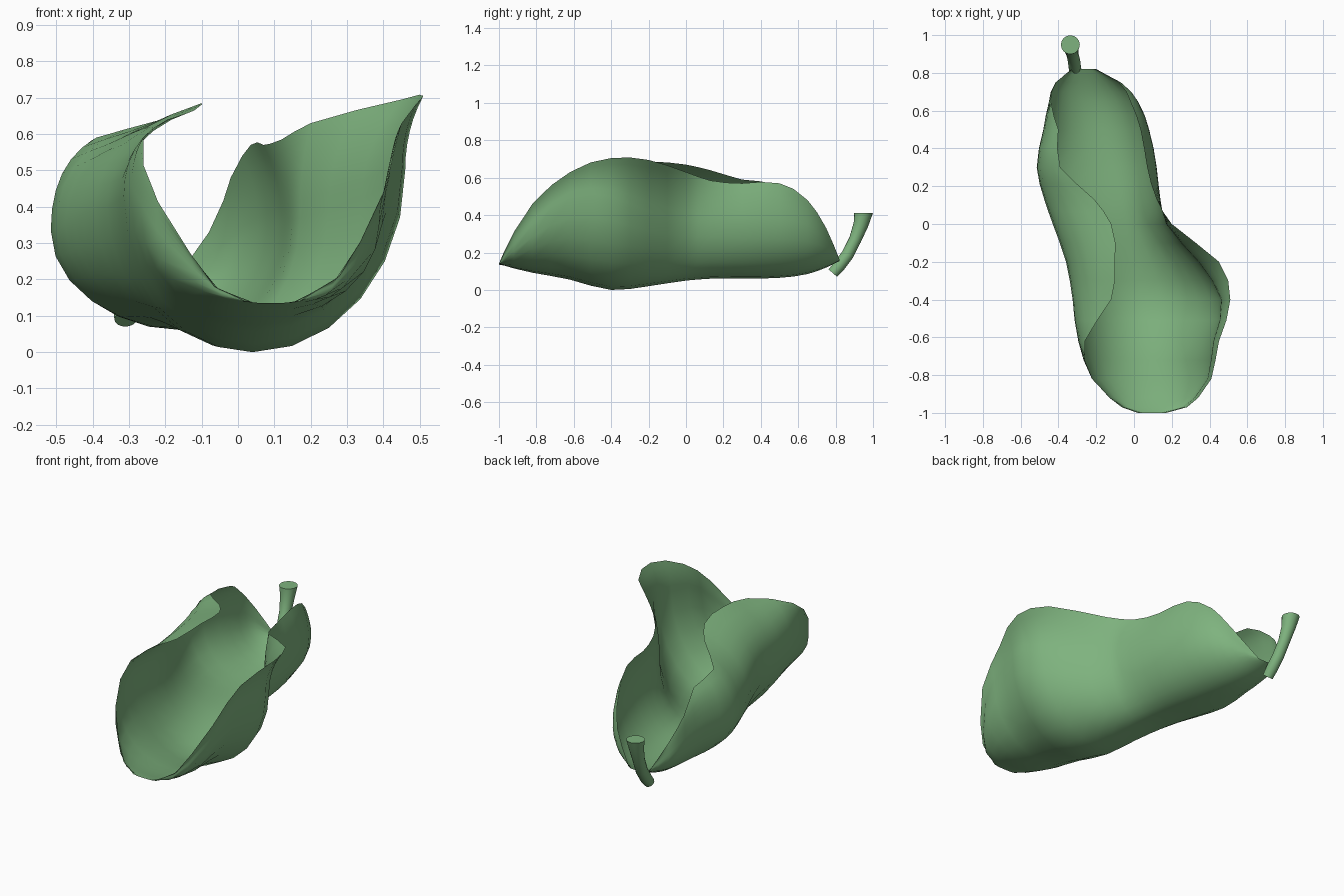
import bpy, bmesh, math
from mathutils import Vector

cube = bpy.data.objects.get("Cube")
if cube:
    bpy.data.objects.remove(cube, do_unlink=True)

green = bpy.data.materials.new("soft_green")
green.use_nodes = True
green.diffuse_color = (0.21, 0.45, 0.21, 1)
shader = next(n for n in green.node_tree.nodes if n.type == "BSDF_PRINCIPLED")
shader.inputs["Base Color"].default_value = green.diffuse_color
shader.inputs["Roughness"].default_value = 0.8

# Stations along the shell: y, then x and z of the
# left rim, left wall, keel, right wall and right rim (picture-left is -x)
STATIONS = [
    (-1, .02, .14, .04, .137, .095, .135, .15, .137, .17, .14),
    (-.97, -.065, .18, -.05, .165, .1, .13, .26, .18, .28, .21),
    (-.92, -.13, .27, -.125, .22, .09, .115, .32, .24, .34, .31),
    (-.62, -.26, .59, -.295, .42, .05, .055, .42, .5, .45, .63),
    (-.4, -.12, .665, -.325, .42, .04, 0, .46, .5, .51, .705),
    (-.2, -.1, .685, -.36, .4, 0, .02, .34, .42, .45, .695),
    (0, -.12, .67, -.43, .38, -.05, .05, .17, .37, .2, .63),
    (.13, -.21, .64, -.475, .35, -.09, .06, .14, .36, .12, .585),
    (.3, -.39, .59, -.515, .335, -.13, .06, .12, .35, .07, .57),
    (.5, -.4, .56, -.48, .34, -.18, .065, .08, .34, .035, .57),
    (.65, -.44, .46, -.45, .3, -.21, .085, .02, .32, -.02, .48),
    (.75, -.41, .33, -.415, .25, -.24, .12, -.07, .26, -.08, .33),
    (.82, -.33, .165, -.32, .16, -.265, .155, -.21, .16, -.2, .165),
]


def slope(i, k):
    """Parabolic slope of column k against y at station i."""
    if i in (0, len(STATIONS) - 1):
        i, j = (0, 1) if i == 0 else (i - 1, i)
        return (STATIONS[j][k] - STATIONS[i][k]) / (STATIONS[j][0] - STATIONS[i][0])
    a, b, c = STATIONS[i - 1], STATIONS[i], STATIONS[i + 1]
    h, g = b[0] - a[0], c[0] - b[0]
    return ((b[k] - a[k]) / h * g + (c[k] - b[k]) / g * h) / (h + g)


def blend(i, t):
    """Smooth station between i and i + 1."""
    a, b = STATIONS[i], STATIONS[i + 1]
    h = b[0] - a[0]
    row = [a[0] + h * t]
    for k in range(1, len(a)):
        d = b[k] - a[k]
        p, q = slope(i, k) * h, slope(i + 1, k) * h
        row.append(a[k] + p * t + (3 * d - 2 * p - q) * t ** 2 + (p + q - 2 * d) * t ** 3)
    return row


def side(keel, wall, rim, curl, y, steps=6):
    """Points from the keel round the wall and up to the rim."""
    points = []
    for s in range(1, steps + 1):
        t = s / steps * math.pi / 2
        points.append((keel[0] + (wall[0] - keel[0]) * math.sin(t), y,
                       keel[1] + (wall[1] - keel[1]) * (1 - math.cos(t))))
    for s in range(1, steps + 1):
        u = s / steps
        points.append((wall[0] + (rim[0] - wall[0]) * u * u, y,
                       wall[1] + (rim[1] - wall[1]) * u * (1 + curl * (1 - u))))
    return points


def section(row):
    y = row[0]
    left_rim, left_wall, keel, right_wall, right_rim = zip(row[1::2], row[2::2])
    left = side(keel, left_wall, left_rim, .45, y)
    right = side(keel, right_wall, right_rim, .1, y)
    return left[::-1] + [(keel[0], y, keel[1])] + right


# Open curled shell
bm = bmesh.new()
rows = []
for i in range(len(STATIONS) - 1):
    width = STATIONS[i + 1][0] - STATIONS[i][0]
    cuts = 3 if width > .25 else 2 if width > .06 else 1
    rows += [blend(i, c / cuts) for c in range(cuts)]
rows.append(STATIONS[-1])
rings = [[bm.verts.new(p) for p in section(r)] for r in rows]
for a, b in zip(rings, rings[1:]):
    for j in range(len(a) - 1):
        bm.faces.new((a[j], a[j + 1], b[j + 1], b[j]))
mesh = bpy.data.meshes.new("shell")
bm.to_mesh(mesh)
bm.free()
mesh.materials.append(green)
mesh.shade_smooth()
shell = bpy.data.objects.new("shell", mesh)
bpy.context.collection.objects.link(shell)

# Bent stem that widens to a flat top
PATH = [(-.31, .785, .09, .03), (-.312, .82, .13, .033), (-.318, .865, .19, .033),
        (-.327, .905, .27, .033), (-.334, .935, .35, .04), (-.337, .949, .41, .05)]
bm = bmesh.new()
centres = [Vector(p[:3]) for p in PATH]
rings = []
SIDES = 16
for i, c in enumerate(centres):
    along = centres[min(i + 1, len(PATH) - 1)] - centres[max(i - 1, 0)]
    if i == len(PATH) - 1:
        along = Vector((0, 0, 1))
    across = Vector((1, 0, 0))
    up = along.normalized().cross(across).normalized()
    angles = [2 * math.pi * s / SIDES for s in range(SIDES)]
    rings.append([bm.verts.new(c + PATH[i][3] * (across * math.cos(a) + up * math.sin(a)))
                  for a in angles])
for a, b in zip(rings, rings[1:]):
    for j in range(SIDES):
        k = (j + 1) % SIDES
        bm.faces.new((a[j], a[k], b[k], b[j]))
bm.faces.new(rings[0][::-1])
bm.faces.new(rings[-1])
bmesh.ops.recalc_face_normals(bm, faces=bm.faces)
mesh = bpy.data.meshes.new("stem")
bm.to_mesh(mesh)
bm.free()
mesh.materials.append(green)
stem = bpy.data.objects.new("stem", mesh)
bpy.context.collection.objects.link(stem)
bpy.ops.object.select_all(action="DESELECT")
stem.select_set(True)
bpy.context.view_layer.objects.active = stem
bpy.ops.object.shade_smooth_by_angle(angle=math.radians(40))
